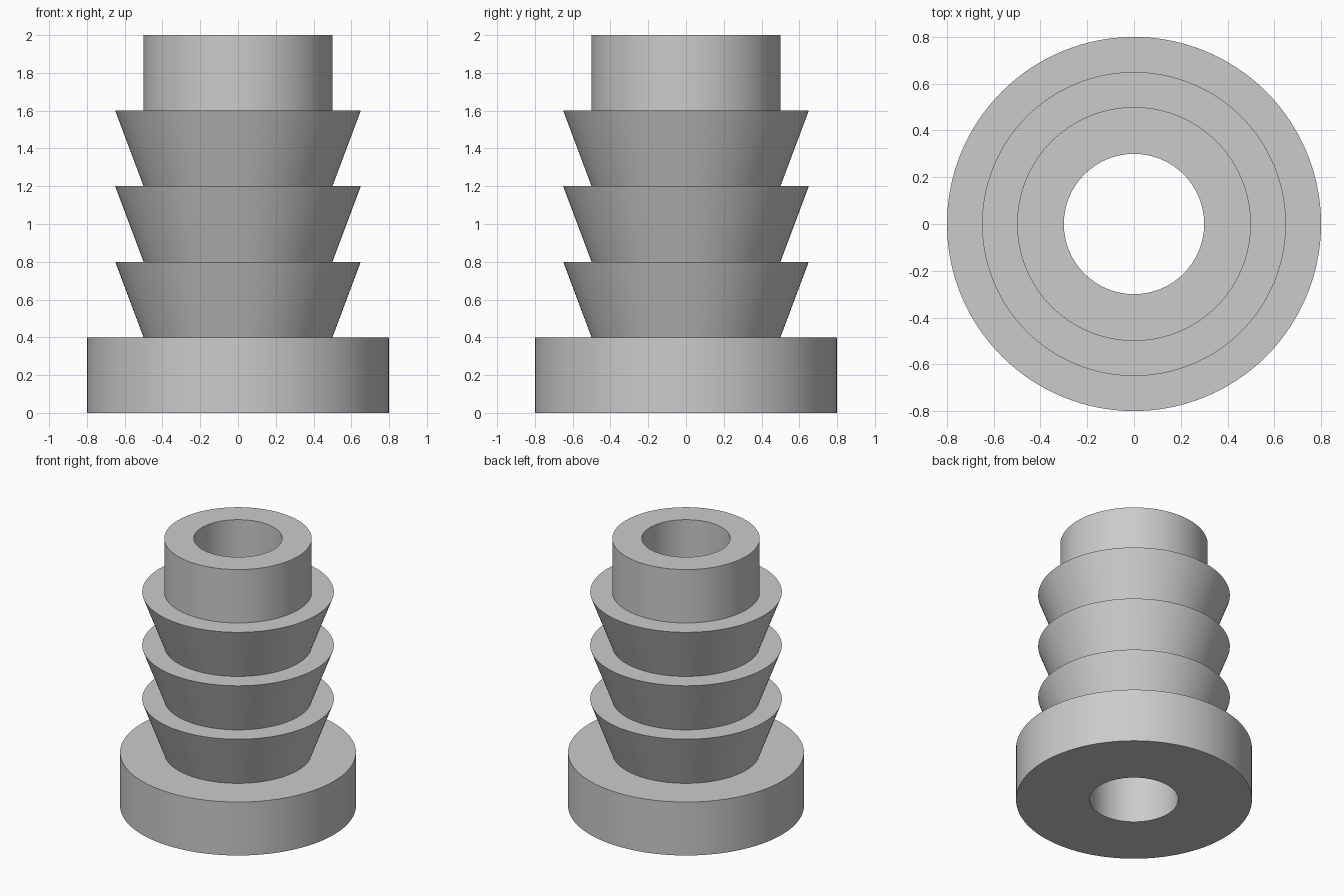
import bpy, bmesh
from math import cos, sin, radians, tau

SEGMENTS = 128
BORE, NECK, BARB, FLANGE = 0.3, 0.5, 0.65, 0.8
STEP = 0.4          # height of the flange, each barb and the neck
BARBS = 3

default_cube = bpy.data.objects.get("Cube")
if default_cube:
    bpy.data.objects.remove(default_cube, do_unlink=True)

# Grey plastic
grey = bpy.data.materials.new("grey")
grey.use_nodes = True
color = (0.6, 0.6, 0.6, 1)
grey.diffuse_color = color
grey.node_tree.nodes["Principled BSDF"].inputs["Base Color"].default_value = color


def lathe(name, profile, material):
    """Revolve a closed (radius, height) outline around z."""
    bm = bmesh.new()
    rings = []
    for i in range(SEGMENTS):
        a = tau * i / SEGMENTS
        rings.append([bm.verts.new((r * cos(a), r * sin(a), z)) for r, z in profile])
    n = len(profile)
    for i, ring in enumerate(rings):
        after = rings[(i + 1) % SEGMENTS]
        for j in range(n):
            k = (j + 1) % n
            bm.faces.new((ring[j], after[j], after[k], ring[k]))
    bmesh.ops.recalc_face_normals(bm, faces=bm.faces)
    mesh = bpy.data.meshes.new(name)
    bm.to_mesh(mesh)
    bm.free()
    mesh.materials.append(material)
    obj = bpy.data.objects.new(name, mesh)
    bpy.context.collection.objects.link(obj)
    bpy.ops.object.select_all(action="DESELECT")
    obj.select_set(True)
    bpy.context.view_layer.objects.active = obj
    bpy.ops.object.shade_smooth_by_angle(angle=radians(30))
    return obj


# Flange at the foot
outline = [(BORE, 0), (FLANGE, 0), (FLANGE, STEP)]
# Barbs flaring upwards, each ending in a flat ledge
for i in range(1, BARBS + 1):
    outline += [(NECK, STEP * i), (BARB, STEP * (i + 1))]
# Plain neck and the top rim of the bore
top = STEP * (BARBS + 2)
outline += [(NECK, top - STEP), (NECK, top), (BORE, top)]

lathe("barbed_hose_fitting", outline, grey)
